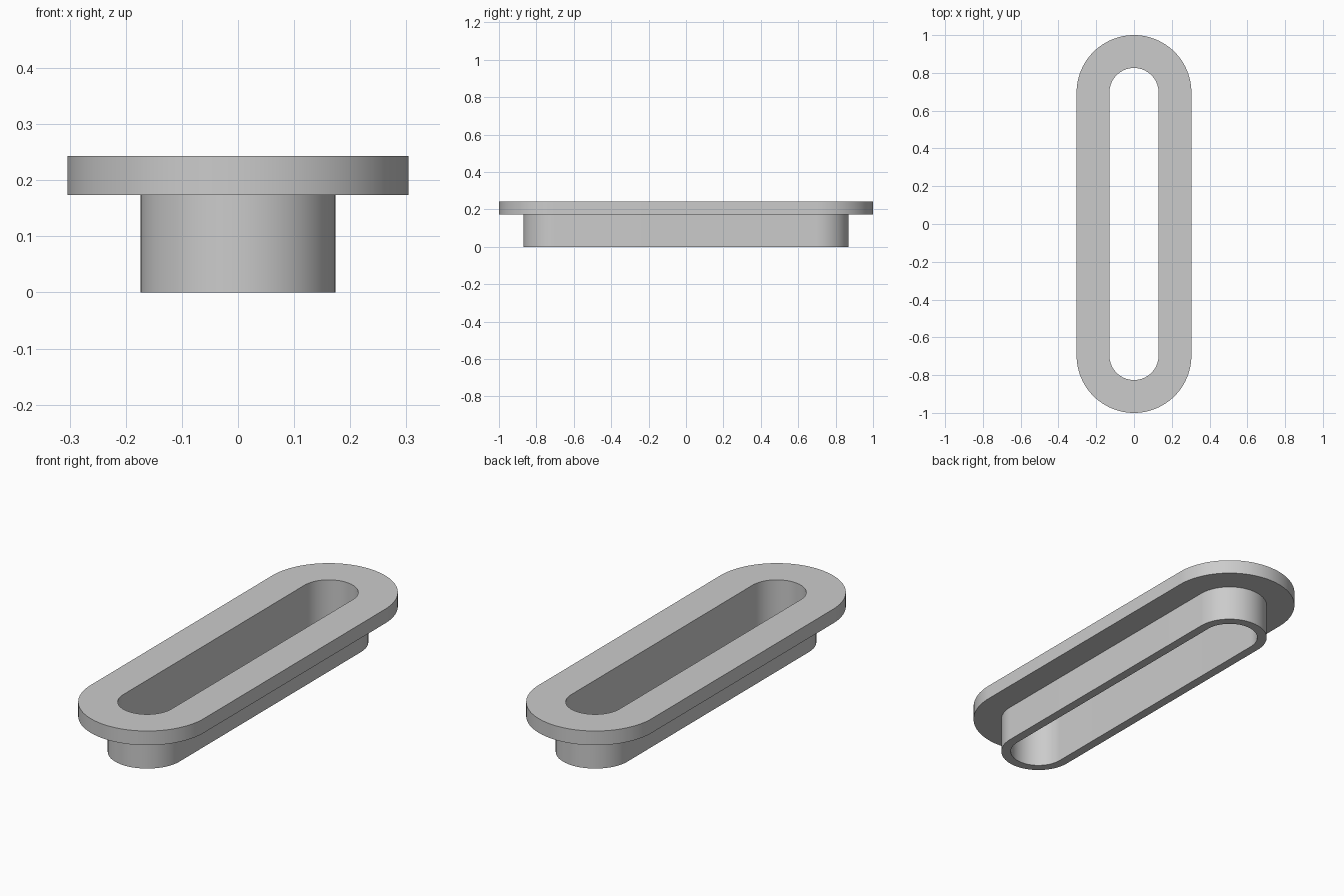
import bpy
import bmesh
from math import sin, cos, pi, radians

cube = bpy.data.objects.get("Cube")
if cube:
    bpy.data.objects.remove(cube, do_unlink=True)

HALF_STRAIGHT = 0.696
ARC_STEPS = 48
HOLE_R, NECK_R, RIM_R = 0.13, 0.174, 0.304
NECK_TOP, RIM_TOP = 0.174, 0.243

grey = bpy.data.materials.new("light_grey")
grey.use_nodes = True
colour = (0.6, 0.6, 0.6, 1)
grey.diffuse_color = colour
grey.node_tree.nodes["Principled BSDF"].inputs["Base Color"].default_value = colour


def slot_loop(bm, radius, z):
    """Ring of vertices along a slot outline: two half circles joined by straights."""
    ring = []
    for end in (1, -1):
        for i in range(ARC_STEPS + 1):
            a = pi * i / ARC_STEPS
            ring.append(bm.verts.new((end * radius * cos(a),
                                      end * (HALF_STRAIGHT + radius * sin(a)), z)))
    return ring


# Closed cross-section of the wall and its flange, as (radius, height)
profile = [(HOLE_R, 0), (NECK_R, 0), (NECK_R, NECK_TOP),
           (RIM_R, NECK_TOP), (RIM_R, RIM_TOP), (HOLE_R, RIM_TOP)]

# Sweep the cross-section round the slot
bm = bmesh.new()
rings = [slot_loop(bm, r, z) for r, z in profile]
for k, lower in enumerate(rings):
    upper = rings[(k + 1) % len(rings)]
    for i in range(len(lower)):
        j = (i + 1) % len(lower)
        bm.faces.new((lower[i], lower[j], upper[j], upper[i]))
bmesh.ops.recalc_face_normals(bm, faces=bm.faces[:])

mesh = bpy.data.meshes.new("flanged_slot_sleeve")
bm.to_mesh(mesh)
bm.free()
mesh.materials.append(grey)
sleeve = bpy.data.objects.new("flanged_slot_sleeve", mesh)
bpy.context.collection.objects.link(sleeve)

# Smooth round ends, sharp rims
bpy.ops.object.select_all(action="DESELECT")
sleeve.select_set(True)
bpy.context.view_layer.objects.active = sleeve
bpy.ops.object.shade_smooth_by_angle(angle=radians(30))
